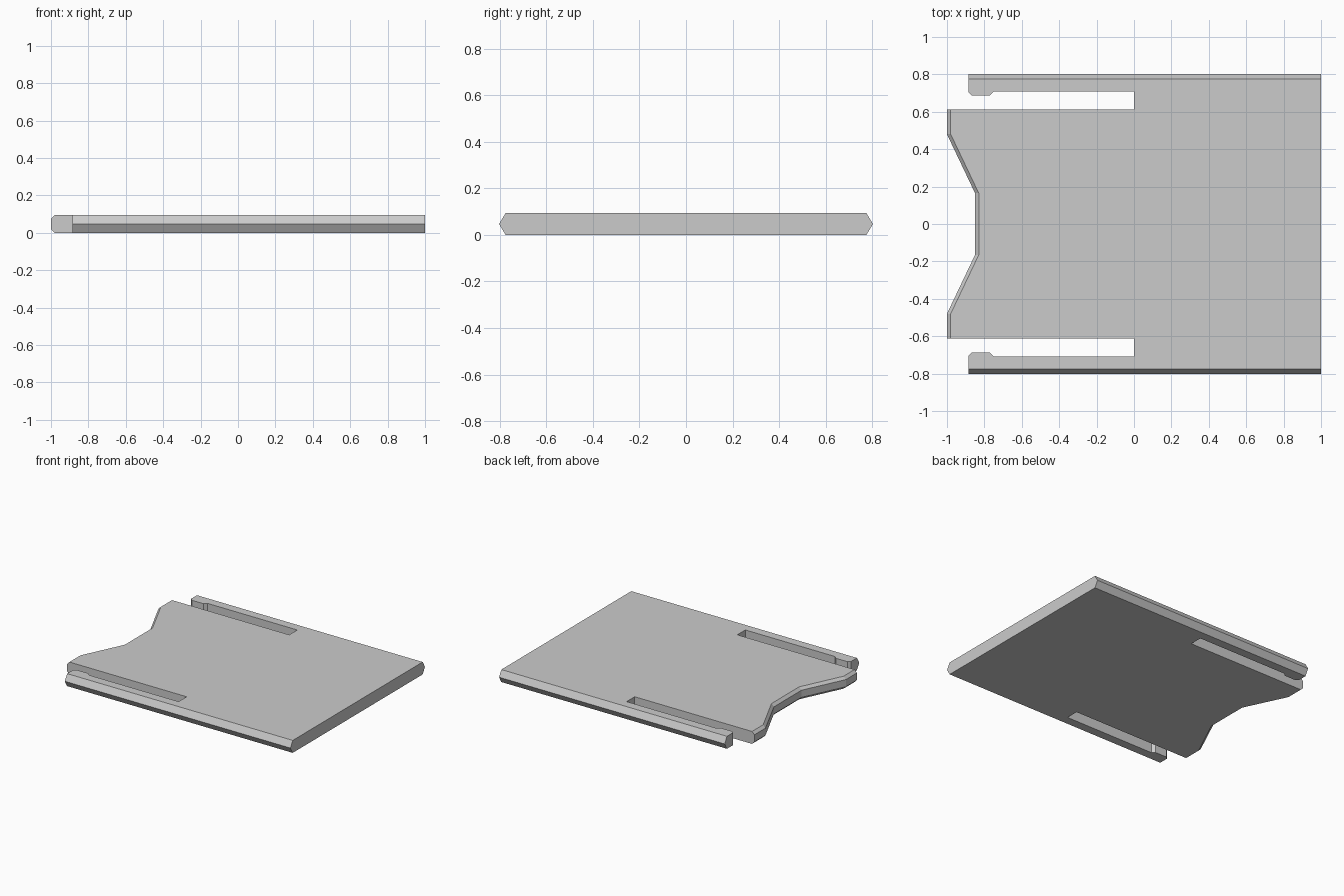
import bpy, bmesh, math

if "Cube" in bpy.data.objects:
    bpy.data.objects.remove(bpy.data.objects["Cube"])

H = 0.094        # plate thickness
BEVEL = 0.02     # bevel on the notched edge
SIDE = 0.028     # depth of the pointed long edges


def outline(z):
    """Plate outline at height z, mirrored about y = 0."""
    edge = min(z, H - z)
    front = BEVEL - min(edge, BEVEL)             # notched edge pulls in near top/bottom
    side = 0.803 - SIDE * (1 - edge / (H / 2))   # long sides come to a point at mid height
    half = [
        (-0.85 + front, 0.165), (-1 + front, 0.48), (-1 + front, 0.612),  # notched edge
        (0, 0.612), (0, 0.708),                                         # slot
        (-0.75, 0.708), (-0.77, 0.688), (-0.868, 0.688), (-0.885, 0.705),  # latch bump
        (-0.885, side), (1, side),                                      # outer side
    ]
    return half + [(x, -y) for x, y in reversed(half)]


bm = bmesh.new()
rings = [[bm.verts.new((x, y, z)) for x, y in outline(z)]
         for z in (0, BEVEL, H / 2, H - BEVEL, H)]

# Walls between the levels, then the flat top and bottom
for low, high in zip(rings, rings[1:]):
    n = len(low)
    for i in range(n):
        j = (i + 1) % n
        bm.faces.new((low[i], low[j], high[j], high[i]))
bm.faces.new(rings[0])
bm.faces.new(rings[-1])

# Merge coplanar strips into clean flat faces
bmesh.ops.dissolve_limit(bm, angle_limit=math.radians(0.5),
                         verts=bm.verts[:], edges=bm.edges[:])
bmesh.ops.recalc_face_normals(bm, faces=bm.faces[:])

mesh = bpy.data.meshes.new("slotted_plate")
bm.to_mesh(mesh)
bm.free()
plate = bpy.data.objects.new("slotted_plate", mesh)
bpy.context.collection.objects.link(plate)
